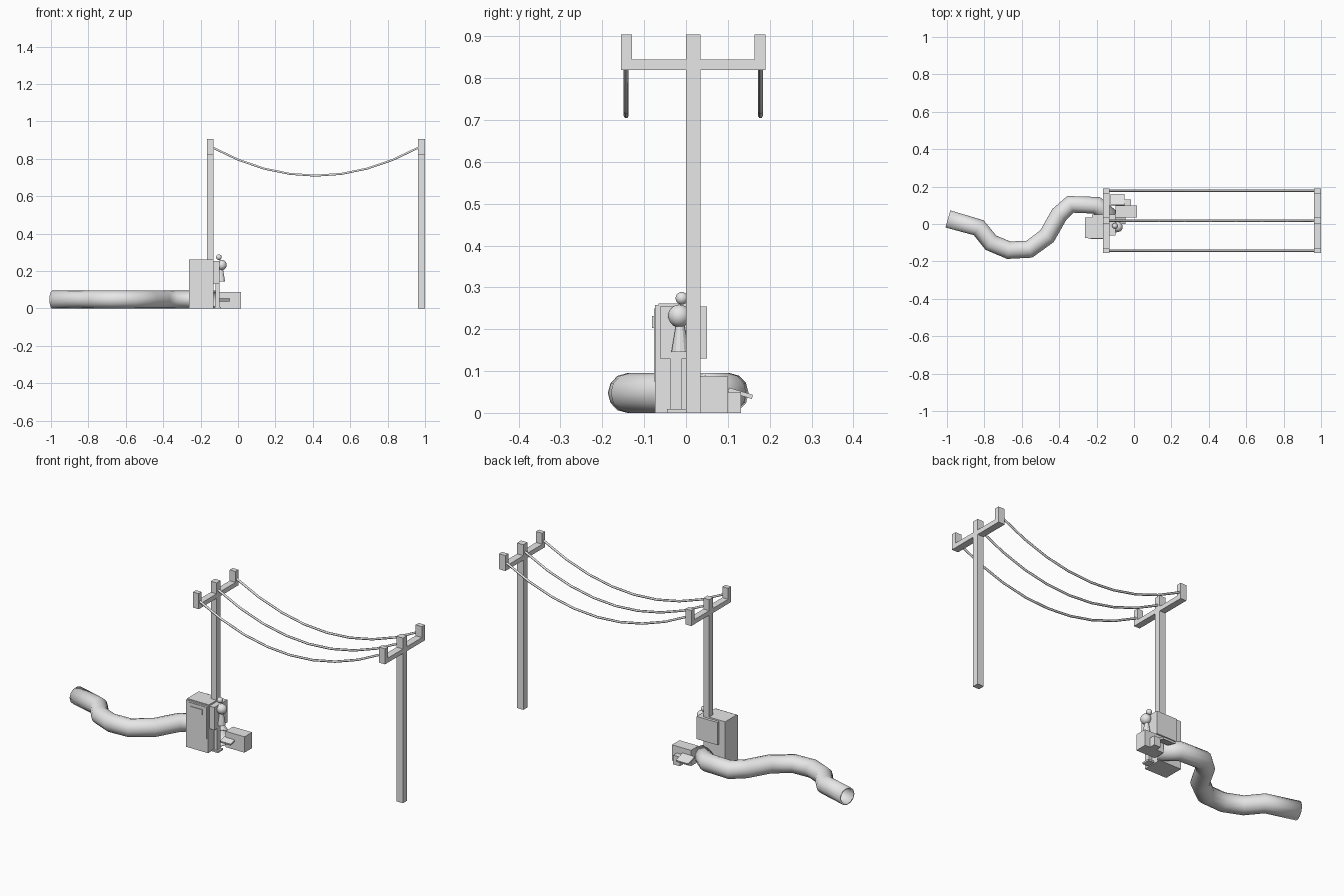
import bpy, bmesh, math
from mathutils import Vector, Matrix

cube = bpy.data.objects.get("Cube")
if cube:
    bpy.data.objects.remove(cube, do_unlink=True)

grey = bpy.data.materials.new("plain grey")
grey.use_nodes = True
grey.diffuse_color = (0.8, 0.8, 0.8, 1)
grey.node_tree.nodes["Principled BSDF"].inputs["Base Color"].default_value = (0.8, 0.8, 0.8, 1)


def add_object(name, data):
    obj = bpy.data.objects.new(name, data)
    bpy.context.collection.objects.link(obj)
    data.materials.append(grey)
    return obj


def from_bmesh(name, bm, smooth=False):
    mesh = bpy.data.meshes.new(name)
    for face in bm.faces:
        face.smooth = smooth
    bm.to_mesh(mesh)
    bm.free()
    return add_object(name, mesh)


def box(name, x, y, z, tilt=0):
    """Box from (low, high) ranges, optionally tilted about its x axis."""
    size = Vector([r[1] - r[0] for r in (x, y, z)])
    centre = Vector([(r[0] + r[1]) / 2 for r in (x, y, z)])
    bm = bmesh.new()
    matrix = Matrix.Translation(centre) @ Matrix.Rotation(tilt, 4, "X") @ Matrix.Diagonal(size).to_4x4()
    bmesh.ops.create_cube(bm, size=1, matrix=matrix)
    return from_bmesh(name, bm)


def ball(name, centre, radius):
    bm = bmesh.new()
    bmesh.ops.create_uvsphere(bm, u_segments=16, v_segments=10, radius=radius,
                              matrix=Matrix.Translation(centre))
    return from_bmesh(name, bm, True)


def cone(name, centre, low, high, height):
    bm = bmesh.new()
    bmesh.ops.create_cone(bm, cap_ends=True, segments=12, radius1=low, radius2=high,
                          depth=height, matrix=Matrix.Translation(centre))
    return from_bmesh(name, bm)


def sweep(name, points, radius, resolution, caps):
    """Round section swept along a path, converted to a mesh."""
    curve = bpy.data.curves.new(name + "_path", "CURVE")
    curve.dimensions = "3D"
    curve.bevel_depth = radius
    curve.bevel_resolution = resolution
    curve.use_fill_caps = caps
    spline = curve.splines.new("POLY")
    spline.points.add(len(points) - 1)
    for point, co in zip(spline.points, points):
        point.co = (*co, 1)
    helper = bpy.data.objects.new(name + "_path", curve)
    bpy.context.collection.objects.link(helper)
    bpy.context.view_layer.update()
    graph = bpy.context.evaluated_depsgraph_get()
    mesh = bpy.data.meshes.new_from_object(helper.evaluated_get(graph))
    bpy.data.objects.remove(helper, do_unlink=True)
    mesh.materials.clear()
    return add_object(name, mesh)


# Utility poles with a crossarm and end pegs
ARM = (-0.155, 0.19)
for side, x in (("near", (-0.165, -0.13)), ("far", (0.962, 1.0))):
    box(side + "_pole", x, (0.0, 0.035), (0, 0.905))
    box(side + "_crossarm", x, ARM, (0.82, 0.845))
    box(side + "_front_peg", x, (ARM[0], ARM[0] + 0.026), (0.82, 0.905))
    box(side + "_back_peg", x, (ARM[1] - 0.026, ARM[1]), (0.82, 0.905))

# Sagging wires
for name, y in (("front_wire", -0.143), ("middle_wire", 0.018), ("back_wire", 0.178)):
    path = []
    for i in range(9):
        t = i / 8
        path.append((-0.135 + 1.1 * t, y, 0.86 - 0.6 * t * (1 - t)))
    sweep(name, path, 0.006, 1, True)

# Winding open pipe on the ground
bends = [(-0.995, 0.027), (-0.83, -0.02), (-0.765, -0.10), (-0.67, -0.14), (-0.56, -0.135),
         (-0.465, -0.065), (-0.40, 0.05), (-0.34, 0.105), (-0.2, 0.1), (-0.12, 0.03)]
pipe = sweep("pipe", [(x, y, 0.0475) for x, y in bends], 0.0475, 4, False)
for face in pipe.data.polygons:
    face.use_smooth = True
wall = pipe.modifiers.new("wall", "SOLIDIFY")
wall.thickness = 0.008
wall.offset = -1

# Cabinet with door, label plate and rear box
box("cabinet", (-0.262, -0.13), (-0.066, 0.035), (0, 0.262))
box("cabinet_door", (-0.262, -0.13), (-0.074, -0.065), (0, 0.258))
box("door_panel", (-0.247, -0.137), (-0.077, -0.07), (0.075, 0.25))
box("door_label", (-0.232, -0.162), (-0.081, -0.075), (0.203, 0.232))
box("rear_box", (-0.225, -0.1), (-0.062, 0.05), (0.13, 0.254))

# Small figure on a stand
ball("figure_head", (-0.087, -0.016, 0.232), 0.027)
ball("figure_bun", (-0.102, -0.01, 0.274), 0.015)
cone("figure_body", (-0.09, -0.014, 0.178), 0.021, 0.01, 0.066)
box("figure_stand", (-0.12, -0.1), (-0.038, -0.01), (0.0, 0.145))
box("stand_base", (-0.125, -0.09), (-0.045, 0.0), (0, 0.009))

# Low bench box with a step and two tilted planks
box("bench_box", (-0.1, 0.015), (0.035, 0.1), (0, 0.087))
box("bench_step", (-0.055, -0.015), (0.1, 0.132), (0.0, 0.05))
box("front_plank", (-0.11, -0.045), (0.0, 0.04), (0.04, 0.05), math.radians(15))
box("back_plank", (-0.125, -0.05), (0.1, 0.16), (0.042, 0.052), math.radians(-17))
